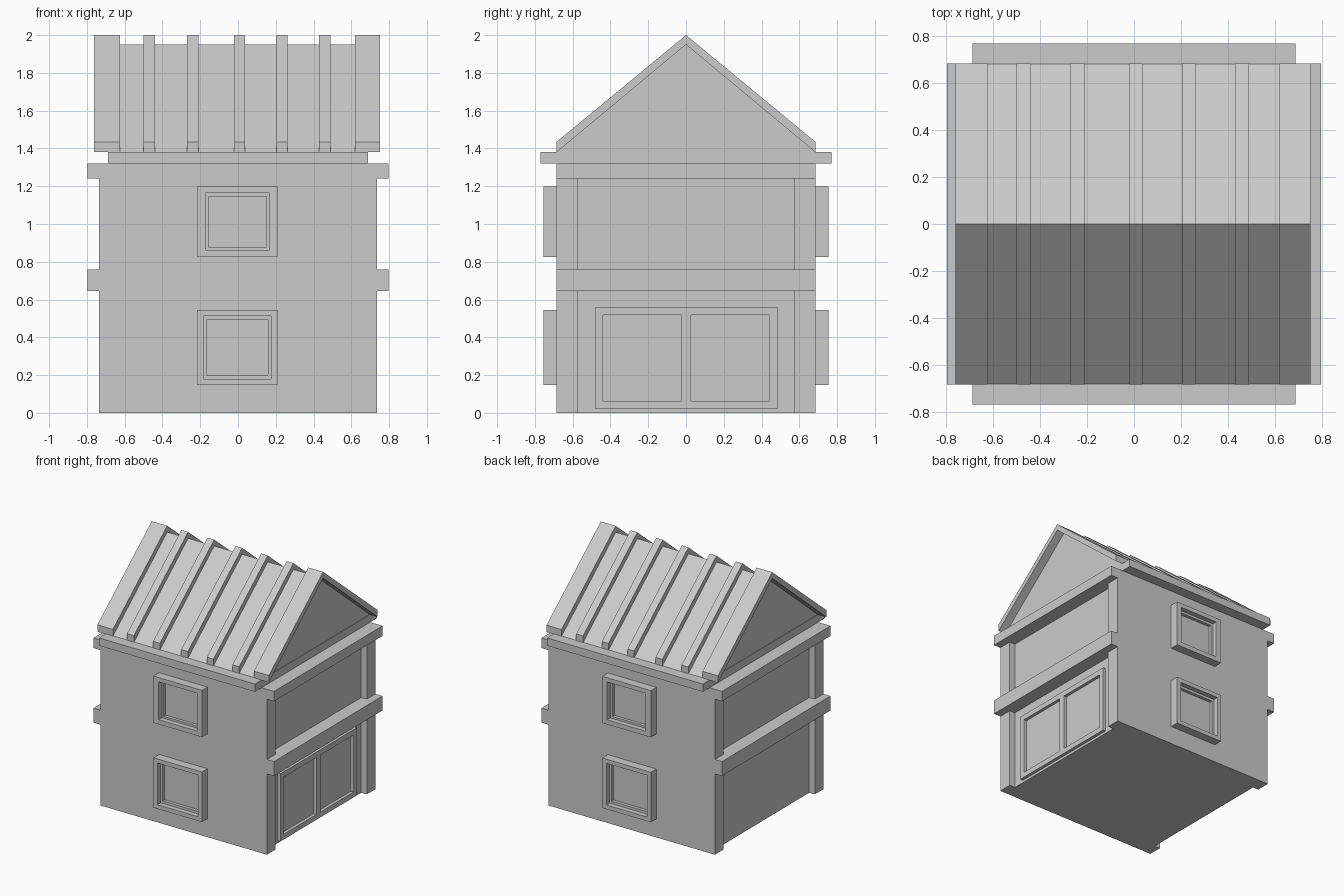
import bpy, bmesh

if "Cube" in bpy.data.objects:
    bpy.data.objects.remove(bpy.data.objects["Cube"])


def make_object(name, verts, faces):
    mesh = bpy.data.meshes.new(name)
    mesh.from_pydata(verts, [], faces)
    bm = bmesh.new()
    bm.from_mesh(mesh)
    bmesh.ops.recalc_face_normals(bm, faces=bm.faces)
    bm.to_mesh(mesh)
    bm.free()
    obj = bpy.data.objects.new(name, mesh)
    bpy.context.collection.objects.link(obj)
    return obj


def prism(name, profile, lo, hi, place):
    """Extrude a closed 2D profile from lo to hi; place maps (a, b, t) to xyz."""
    n = len(profile)
    verts = [place(a, b, t) for t in (lo, hi) for a, b in profile]
    faces = [(i, (i + 1) % n, n + (i + 1) % n, n + i) for i in range(n)]
    return make_object(name, verts, faces + [tuple(range(n)), tuple(range(n, 2 * n))])


def along_x(a, b, t):
    return (t, a, b)


def along_z(a, b, t):
    return (a, b, t)


def box(name, x0, x1, y0, y1, z0, z1):
    return prism(name, [(x0, y0), (x1, y0), (x1, y1), (x0, y1)], z0, z1, along_z)


def window(name, outer, opening, pane, side):
    """Stepped window: raised frame, recessed sash, deeper pane."""
    steps = [(outer, 0.685), (outer, 0.755), (opening, 0.755),
             (opening, 0.715), (pane, 0.715), (pane, 0.69)]
    verts, faces = [], []
    for (x0, x1, z0, z1), y in steps:
        verts += [(x, side * y, z) for x, z in ((x0, z0), (x1, z0), (x1, z1), (x0, z1))]
    for k in range(len(steps) - 1):
        for i in range(4):
            j = (i + 1) % 4
            faces.append((4 * k + i, 4 * k + j, 4 * k + 4 + j, 4 * k + 4 + i))
    last = 4 * (len(steps) - 1)
    faces += [(0, 1, 2, 3), tuple(range(last, last + 4))]
    return make_object(name, verts, faces)


HALF = 0.685   # half depth of the house, also the recessed side wall
POST = 0.735   # outer face of the corner posts

# Upper walls with gables and the flat roof panels
prism("gable_and_roof_panels", [(-HALF, 1.24), (HALF, 1.24), (HALF, 1.38), (0, 1.95), (-HALF, 1.38)],
      -0.685, 0.685, along_x)

# Main walls with corner posts standing proud of the side walls
half_plan = [(POST, -HALF), (POST, -0.575), (HALF, -0.575),
             (HALF, 0.575), (POST, 0.575), (POST, HALF)]
prism("walls", half_plan + [(-x, -y) for x, y in half_plan], 0, 1.24, along_z)

# Floor bands and eave bars
for side, label in ((1, "right"), (-1, "left")):
    xs = sorted((side * HALF, side * 0.797))
    box("floor_band_" + label, *xs, -HALF, HALF, 0.645, 0.76)
    box("top_band_" + label, *xs, -HALF, HALF, 1.24, 1.32)
box("eave_bar", -0.688, 0.688, -0.77, 0.77, 1.32, 1.382)

# Roof ribs, with wide overhanging ones at the gable ends
rib = [(-HALF, 1.38), (0, 1.95), (HALF, 1.38), (HALF, 1.435), (0, 2.0), (-HALF, 1.435)]
spans = [(-0.762, -0.625), (-0.5, -0.44), (-0.27, -0.21), (-0.022, 0.037),
         (0.205, 0.263), (0.43, 0.49), (0.62, 0.752)]
for i, (x0, x1) in enumerate(spans):
    prism(f"roof_rib_{i + 1}", rib, x0, x1, along_x)

# Windows on the front and back
for side, label in ((-1, "front"), (1, "back")):
    window("lower_window_" + label, (-0.218, 0.21, 0.147, 0.546),
           (-0.183, 0.175, 0.18, 0.513), (-0.166, 0.159, 0.2, 0.493), side)
    window("upper_window_" + label, (-0.218, 0.21, 0.825, 1.198),
           (-0.172, 0.167, 0.862, 1.164), (-0.156, 0.15, 0.878, 1.145), side)

# Double door frame on the right side, around two recessed panels
for name, y0, y1, z0, z1 in (("door_bottom_rail", -0.48, 0.485, 0.02, 0.062),
                             ("door_top_rail", -0.48, 0.485, 0.517, 0.56),
                             ("door_stile_front", -0.48, -0.44, 0.062, 0.517),
                             ("door_stile_middle", -0.025, 0.027, 0.062, 0.517),
                             ("door_stile_back", 0.443, 0.485, 0.062, 0.517)):
    box(name, HALF, 0.71, y0, y1, z0, z1)
